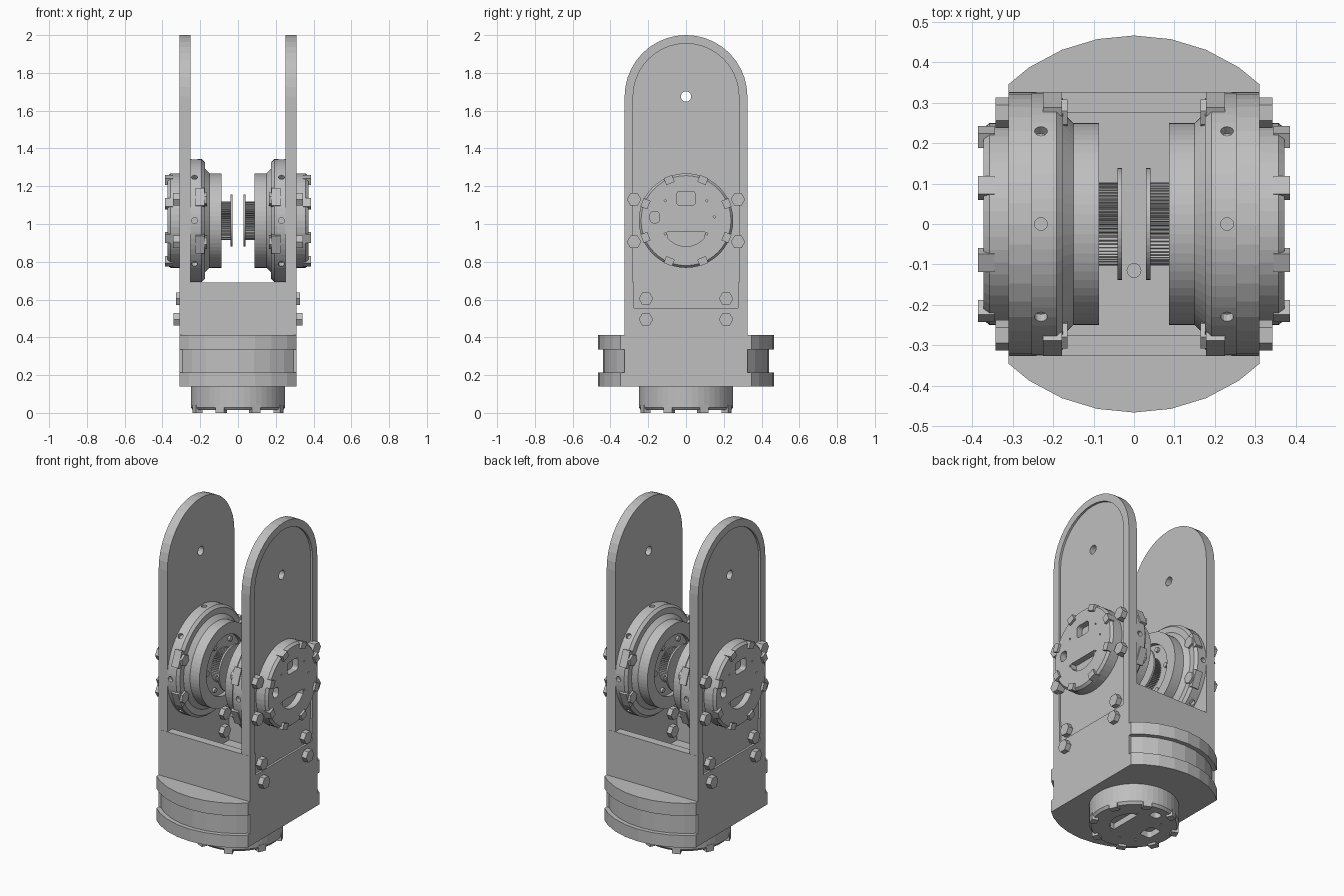
import bpy, bmesh
from math import sin, cos, pi, radians
from mathutils import Matrix, Vector

if "Cube" in bpy.data.objects:
    bpy.data.objects.remove(bpy.data.objects["Cube"])

GREY = (0.52, 0.52, 0.52, 1)
metal = bpy.data.materials.new("plain_grey")
metal.use_nodes = True
metal.diffuse_color = GREY
metal.node_tree.nodes["Principled BSDF"].inputs["Base Color"].default_value = GREY
I = Matrix.Identity(4)


def circle(r, n, cx=0, cy=0, start=0.0, sweep=2 * pi):
    full = abs(sweep - 2 * pi) < 1e-6
    return [(cx + r * cos(start + sweep * i / n), cy + r * sin(start + sweep * i / n))
            for i in range(n if full else n + 1)]


def rect(x0, x1, y0, y1):
    return [(x0, y0), (x1, y0), (x1, y1), (x0, y1)]


def round_rect(x0, x1, y0, y1, r):
    corners = [(x1 - r, y1 - r), (x0 + r, y1 - r), (x0 + r, y0 + r), (x1 - r, y0 + r)]
    return [p for k, (x, y) in enumerate(corners)
            for p in circle(r, 4, x, y, k * pi / 2, pi / 2)]


def arch(half, bottom, centre):
    return [(-half, bottom), (half, bottom)] + circle(half, 20, 0, centre, 0, pi)


def prism(bm, pts, z0, z1, m=I):
    low = [bm.verts.new(m @ Vector((x, y, z0))) for x, y in pts]
    top = [bm.verts.new(m @ Vector((x, y, z1))) for x, y in pts]
    bm.faces.new(low[::-1])
    bm.faces.new(top)
    for i in range(len(pts)):
        j = (i + 1) % len(pts)
        bm.faces.new((low[i], low[j], top[j], top[i]))


def lathe(bm, profile, steps):
    verts = [bm.verts.new((r, 0, z)) for r, z in profile]
    edges = [bm.edges.new(pair) for pair in zip(verts, verts[1:])]
    bmesh.ops.spin(bm, geom=verts + edges, cent=(0, 0, 0), axis=(0, 0, 1),
                   angle=2 * pi, steps=steps)
    bmesh.ops.remove_doubles(bm, verts=bm.verts, dist=1e-5)


def finish(bm, name, m=I):
    bm.transform(m)
    bmesh.ops.recalc_face_normals(bm, faces=bm.faces)
    mesh = bpy.data.meshes.new(name)
    bm.to_mesh(mesh)
    bm.free()
    mesh.materials.append(metal)
    ob = bpy.data.objects.new(name, mesh)
    bpy.context.scene.collection.objects.link(ob)
    return ob


def cut(ob, cutter_bm, m=I):
    cutter = finish(cutter_bm, "cutter", m)
    cutter.hide_render = True
    mod = ob.modifiers.new("cut", "BOOLEAN")
    mod.operation, mod.solver, mod.object = "DIFFERENCE", "EXACT", cutter
    bpy.context.view_layer.objects.active = ob
    bpy.ops.object.modifier_apply(modifier=mod.name)
    bpy.data.objects.remove(cutter)


def frame(x_axis, y_axis, z_axis, origin):
    return Matrix.Translation(origin) @ Matrix((x_axis, y_axis, z_axis)).transposed().to_4x4()


def turn(degrees):
    return Matrix.Rotation(radians(degrees), 4, "Z")


def make_cap(name, m):
    # Chamfered end cap with window, slot, crescent and pin holes
    bm = bmesh.new()
    lathe(bm, [(0, .245), (.25, .245), (.25, .357), (.238, .372), (0, .372)], 48)
    cap = finish(bm, name, m)
    c = bmesh.new()
    prism(c, round_rect(-.05, .05, .08, .155, .018), .335, .4)
    prism(c, round_rect(-.19, -.14, -.012, .048, .018), .335, .4)
    prism(c, [(-.1, -.06)] + circle(.125, 12, 0, -.012, radians(218), radians(104))
          + [(.1, -.06)], .335, .4)
    for x, y in [(-.11, .105), (.11, .105), (-.11, -.07), (.11, -.07), (.15, .02)]:
        prism(c, circle(.006, 8, x, y), .35, .4)
    cut(cap, c, m)
    # Hooked clips around the rim
    bm = bmesh.new()
    for k in range(8):
        prism(bm, rect(.213, .252, -.024, .024), .345, .386, turn(22.5 + 45 * k))
    finish(bm, name + "_clips", m)


def make_drive(side, m):
    make_cap(side + "_drive_cap", m)
    # Stepped housing with radial screw holes
    bm = bmesh.new()
    lathe(bm, [(0, .26), (.325, .26), (.325, .192), (.31, .176), (.275, .176), (.25, .15),
               (.25, .087), (.18, .087), (.18, .112), (0, .112)], 64)
    housing = finish(bm, side + "_drive_housing", m)
    c = bmesh.new()
    for k in range(8):
        prism(c, circle(.016, 12), .30, .35,
              turn(45 * k) @ Matrix.Translation((0, 0, .23)) @ Matrix.Rotation(pi / 2, 4, "Y"))
    cut(housing, c, m)
    # Lugs and nuts behind the flange
    bm = bmesh.new()
    for a in (22.5, 157.5, 202.5, 337.5):
        prism(bm, rect(.265, .332, -.05, .05), .178, .225, turn(a))
        prism(bm, circle(.036, 6, .297, 0), .164, .18, turn(a))
    finish(bm, side + "_drive_lugs", m)
    # Toothed pulley, guide disc and hub screws
    bm = bmesh.new()
    teeth = [((.102 if i % 4 < 2 else .094) * cos(2 * pi * i / 240),
              (.102 if i % 4 < 2 else .094) * sin(2 * pi * i / 240)) for i in range(240)]
    prism(bm, teeth, .04, .115)
    finish(bm, side + "_pulley", m)
    bm = bmesh.new()
    prism(bm, circle(.138, 48), .03, .041)
    finish(bm, side + "_pulley_disc", m)
    bm = bmesh.new()
    for k in range(6):
        prism(bm, circle(.015, 12, .15, 0), .098, .115, turn(60 * k))
    finish(bm, side + "_hub_screws", m)


def make_arm(side, m):
    # Tall arched plate with shallow outer recess and pivot hole
    bm = bmesh.new()
    prism(bm, arch(.325, .14, 1.675), .252, .31)
    arm = finish(bm, side + "_arm", m)
    c = bmesh.new()
    prism(c, arch(.28, .555, 1.675), .297, .35)
    cut(arm, c, m)
    c = bmesh.new()
    prism(c, circle(.027, 20, 0, 1.675), .2, .4)
    cut(arm, c, m)
    # Hex bolts with nuts on the inside
    bm = bmesh.new()
    for y in (-1, 1):
        for z in (.905, 1.13):
            prism(bm, circle(.038, 6, y * .275, z), .29, .343)
        prism(bm, circle(.038, 6, y * .212, .605), .29, .328)
        prism(bm, circle(.038, 6, y * .212, .495), .30, .341)
        for z in (.495, .605):
            prism(bm, circle(.038, 6, y * .212, z), .222, .255)
    finish(bm, side + "_bolts", m)


for side, s in (("left", 1), ("right", -1)):
    axes = ((0, s, 0), (0, 0, 1), (s, 0, 0))
    make_arm(side, frame(*axes, (0, 0, 0)))
    make_drive(side, frame(*axes, (0, 0, 1.018)))

# Downward-facing cap under the base
make_cap("base_cap", frame((0, -1, 0), (-1, 0, 0), (0, 0, -1), (0, 0, .386)))

# Grooved round base, trimmed flat at both sides
for name, r, z0, z1 in (("base_lower_rim", .466, .14, .215), ("base_groove", .44, .215, .335),
                        ("base_upper_rim", .466, .335, .412)):
    bm = bmesh.new()
    prism(bm, circle(r, 32), z0, z1)
    for s in (-1, 1):
        res = bmesh.ops.bisect_plane(bm, geom=bm.verts[:] + bm.edges[:] + bm.faces[:],
                                     plane_co=(s * .31, 0, 0), plane_no=(s, 0, 0),
                                     clear_outer=True)
        bmesh.ops.contextual_create(
            bm, geom=[e for e in res["geom_cut"] if isinstance(e, bmesh.types.BMEdge)])
    base = finish(bm, name)
    if name == "base_upper_rim":
        c = bmesh.new()
        prism(c, circle(.017, 16, 0, -.115), .36, .5)
        cut(base, c)

# Front and back walls between the arms
for name, s in (("front_wall", -1), ("back_wall", 1)):
    bm = bmesh.new()
    prism(bm, rect(-.31, .31, min(s * .275, s * .326), max(s * .275, s * .326)), .41, .69)
    finish(bm, name)
